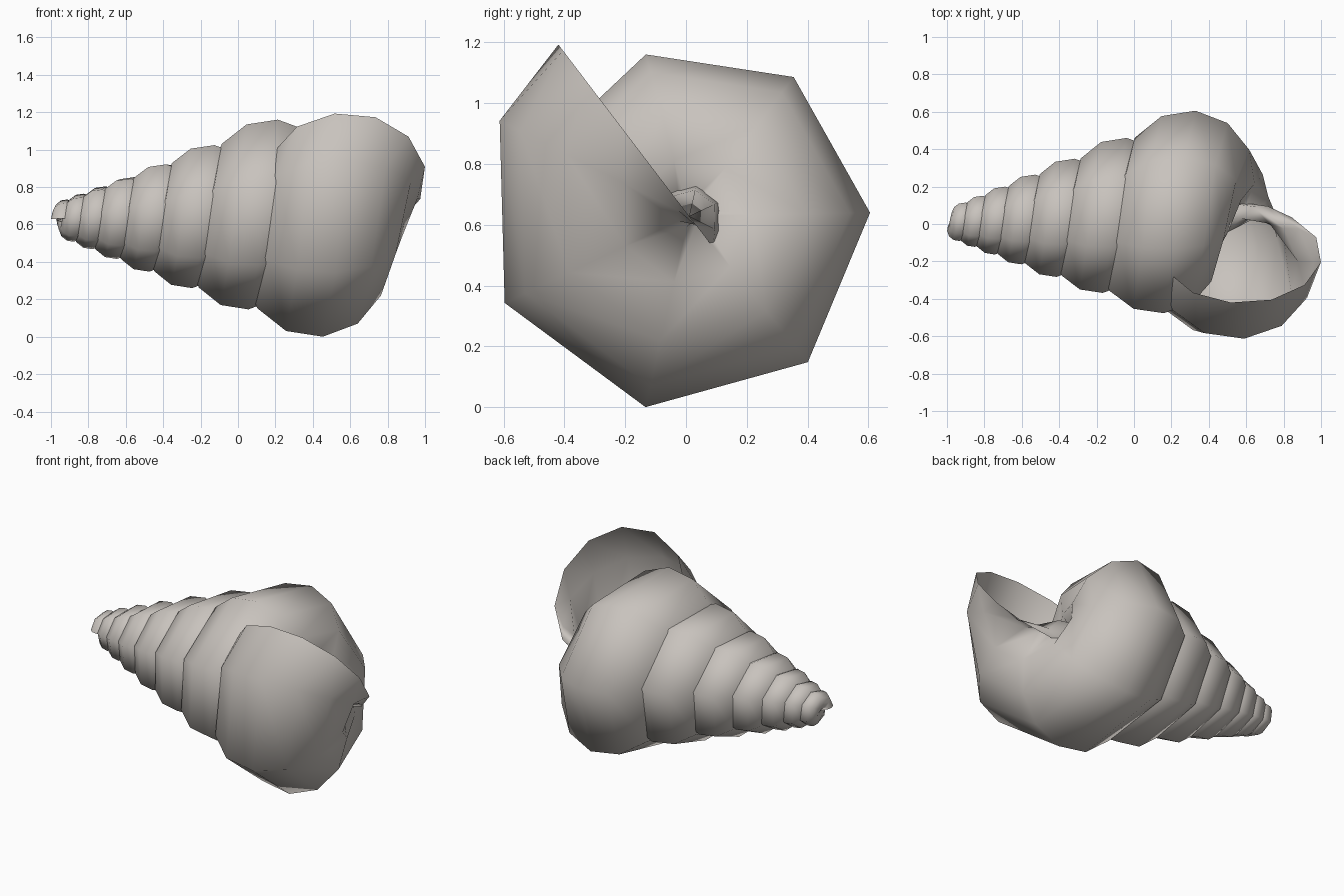
import bpy, bmesh, math

if "Cube" in bpy.data.objects:
    bpy.data.objects.remove(bpy.data.objects["Cube"])

# Logarithmic spiral shell: a round tube wound about an axis along x
APEX_X = -1.19        # virtual tip of the spiral
GROWTH = 1.315        # size ratio per full turn
STEP = 51.95          # degrees between rings
SIDES = 12
END_X, END_R, TUBE = 0.58, 0.29, 0.424   # tube centre and radius at the mouth
MOUTH = 127.3         # angle of the mouth about the axis
AXIS_Y, AXIS_Z = 0.01, 0.635

shell_mat = bpy.data.materials.new("warm grey shell")
shell_mat.diffuse_color = (0.58, 0.545, 0.51, 1)
shell_mat.use_nodes = True
shell_mat.node_tree.nodes["Principled BSDF"].inputs["Base Color"].default_value = shell_mat.diffuse_color

bm = bmesh.new()


def ring(back, offset):
    """Ring of the tube, 'back' degrees before the mouth."""
    s = GROWTH ** (-back / 360)
    a = math.radians(MOUTH + back)
    verts = []
    for k in range(SIDES):
        t = math.radians(offset + 360 / SIDES * k)
        x = APEX_X + s * (END_X - APEX_X + TUBE * math.cos(t))
        r = s * (END_R + TUBE * math.sin(t))
        verts.append(bm.verts.new((x, AXIS_Y + r * math.cos(a), AXIS_Z + r * math.sin(a))))
    return verts


# Whorls from the apex to the half step before the mouth, then the mouth ring
rings = [ring(STEP / 2 + STEP * i, 24) for i in range(49, -1, -1)]
rings.append(ring(0, 8.5))
for a, b in zip(rings, rings[1:]):
    for k in range(SIDES):
        n = (k + 1) % SIDES
        bm.faces.new((a[k], a[n], b[n], b[k]))
bm.normal_update()
# Orient the skin outwards from the tube centre
c = sum((v.co for v in rings[-2]), rings[-2][0].co * 0) / SIDES
f = next(f for f in rings[-2][0].link_faces)
if f.normal.dot(rings[-2][0].co - c) < 0:
    bmesh.ops.reverse_faces(bm, faces=bm.faces[:])

# Rest on the ground
low = min(v.co.z for v in bm.verts)
bmesh.ops.translate(bm, verts=bm.verts[:], vec=(0, 0, -low))

mesh = bpy.data.meshes.new("spiral_shell")
bm.to_mesh(mesh)
bm.free()
mesh.materials.append(shell_mat)
for p in mesh.polygons:
    p.use_smooth = True
shell = bpy.data.objects.new("spiral_shell", mesh)
bpy.context.collection.objects.link(shell)
